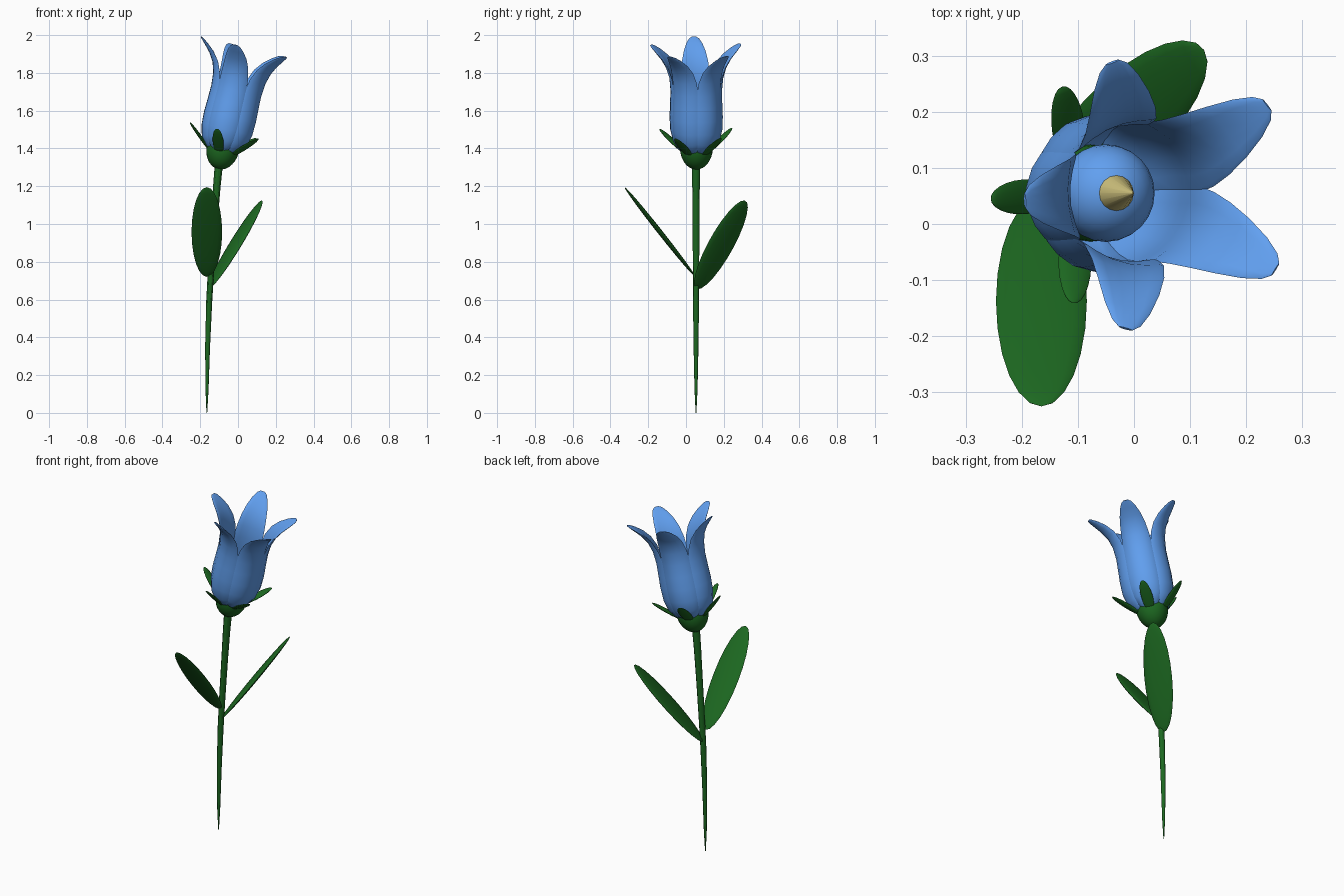
import bpy, bmesh, math
from mathutils import Vector, Matrix

if "Cube" in bpy.data.objects:
    bpy.data.objects.remove(bpy.data.objects["Cube"])


def material(name, rgb):
    m = bpy.data.materials.new(name)
    m.diffuse_color = (*rgb, 1)
    m.use_nodes = True
    m.node_tree.nodes["Principled BSDF"].inputs["Base Color"].default_value = m.diffuse_color
    return m


BLUE = material("petal blue", (0.12, 0.35, 0.87))
GREEN = material("leaf green", (0.012, 0.14, 0.015))
YELLOW = material("pistil yellow", (0.67, 0.58, 0.22))

# tilted frame of the flower head, its origin where the stem ends
HEAD = Matrix.Translation((-0.105, 0.055, 1.295)) @ Matrix.Rotation(math.radians(13.5), 4, 'Y')
ANGLES = [math.radians(39 + 72 * i) for i in range(5)]


def finish(name, bm, mat):
    bmesh.ops.recalc_face_normals(bm, faces=bm.faces[:])
    me = bpy.data.meshes.new(name)
    bm.to_mesh(me)
    bm.free()
    me.materials.append(mat)
    ob = bpy.data.objects.new(name, me)
    bpy.context.collection.objects.link(ob)
    bpy.ops.object.select_all(action='DESELECT')
    ob.select_set(True)
    bpy.context.view_layer.objects.active = ob
    bpy.ops.object.shade_smooth_by_angle(angle=math.radians(30))
    return ob


def frame(center, x, y, z):
    m = Matrix((x, y, z)).transposed().to_4x4()
    m.translation = center
    return m


def ellipsoid(name, matrix, mat, u=16, v=12):
    bm = bmesh.new()
    bmesh.ops.create_uvsphere(bm, u_segments=u, v_segments=v, radius=1, matrix=matrix)
    return finish(name, bm, mat)


def blade(name, base, tip, side, half_width, half_thick, mat, parent=Matrix()):
    """Flattened ellipsoid running from base to tip."""
    base, tip = Vector(base), Vector(tip)
    z = (tip - base) / 2
    n = z.normalized()
    s = Vector(side)
    s = (s - n * s.dot(n)).normalized()
    m = frame((base + tip) / 2, s * half_width, n.cross(s) * half_thick, z)
    return ellipsoid(name, parent @ m, mat)


def loft(name, rings, mat):
    """Closed skin through rings, ending in flat caps."""
    bm = bmesh.new()
    loops = [[bm.verts.new(p) for p in r] for r in rings]
    n = len(rings[0])
    for a, b in zip(loops, loops[1:]):
        for i in range(n):
            bm.faces.new((a[i], a[(i + 1) % n], b[(i + 1) % n], b[i]))
    bm.faces.new(loops[0])
    bm.faces.new(loops[-1])
    return finish(name, bm, mat)


# stem, pointed at the foot
path = [(-0.165, 0.0, 0.002), (-0.164, 0.12, 0.008), (-0.161, 0.35, 0.013), (-0.152, 0.6, 0.016),
        (-0.14, 0.8, 0.017), (-0.125, 1.02, 0.018), (-0.112, 1.2, 0.02), (-0.1, 1.33, 0.022)]
loft("stem", [[(x + r * math.cos(a), 0.053 + r * math.sin(a), z)
               for a in (math.tau * k / 12 for k in range(12))] for x, z, r in path], GREEN)

# leaves
blade("front_leaf", (-0.165, 0.05, 0.72), (-0.165, -0.325, 1.195), (1, 0, 0), 0.081, 0.013, GREEN)
blade("back_leaf", (-0.155, 0.06, 0.655), (0.125, 0.31, 1.125), (-0.51, 0.85, -0.15), 0.08, 0.013, GREEN)

# calyx cup and sepals
ellipsoid("calyx", HEAD @ Matrix.Translation((0, 0, 0.11)) @ Matrix.Diagonal((0.087, 0.087, 0.115, 1)), GREEN, 24, 14)
for i, a in enumerate(ANGLES):
    turn = HEAD @ Matrix.Rotation(a, 4, 'Z')
    blade(f"sepal_{i + 1}", (0.05, 0, 0.07), (0.203, 0, 0.202), (0, 1, 0), 0.031, 0.009, GREEN, turn)

# petals: radius, height, half width, cross curvature
PROFILE = [(0.055, 0.085, 0.03, 6), (0.09, 0.11, 0.06, 8), (0.117, 0.15, 0.076, 9), (0.132, 0.21, 0.083, 9),
           (0.135, 0.28, 0.084, 9), (0.132, 0.35, 0.083, 9), (0.13, 0.42, 0.08, 9), (0.136, 0.49, 0.076, 8),
           (0.153, 0.545, 0.069, 7), (0.181, 0.59, 0.058, 6), (0.215, 0.626, 0.043, 5),
           (0.24, 0.648, 0.027, 4), (0.25, 0.656, 0.013, 3)]
for i, a in enumerate(ANGLES):
    turn = HEAD @ Matrix.Rotation(a, 4, 'Z')
    rings = []
    for j, (r, h, w, k) in enumerate(PROFILE):
        p, q = PROFILE[max(j - 1, 0)], PROFILE[min(j + 1, len(PROFILE) - 1)]
        t = Vector((q[0] - p[0], 0, q[1] - p[1])).normalized()
        inward = Vector((-t.z, 0, t.x))
        thick = 0.009 * min(1, w / 0.05)
        ring = []
        for c in range(14):
            b = math.tau * c / 14
            s = w * math.cos(b)
            d = k * s * s / 2 + thick * math.sin(b)
            ring.append(turn @ (Vector((r, s, h)) + inward * d))
        rings.append(ring)
    loft(f"petal_{i + 1}", rings, BLUE)

# flower heart and pistil inside the cup
ellipsoid("heart", HEAD @ Matrix.Translation((0, 0, 0.235)) @ Matrix.Diagonal((0.087, 0.087, 0.087, 1)), BLUE, 24, 14)
bm = bmesh.new()
bmesh.ops.create_cone(bm, cap_ends=True, segments=16, radius1=0.034, radius2=0.001, depth=0.14,
                      matrix=HEAD @ Matrix.Translation((0, 0, 0.375)))
finish("pistil", bm, YELLOW)
